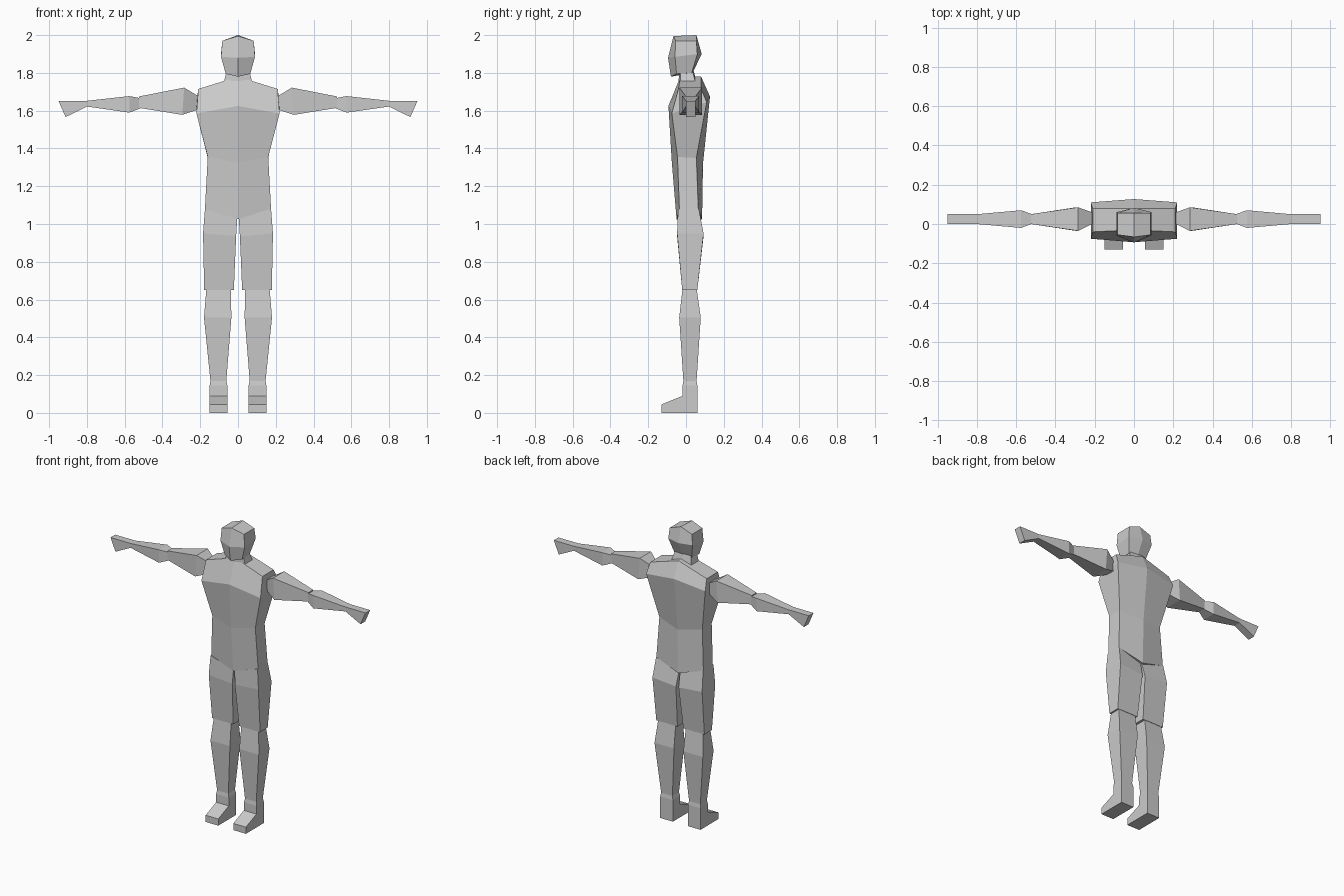
import bpy
import bmesh

cube = bpy.data.objects.get("Cube")
if cube:
    bpy.data.objects.remove(cube, do_unlink=True)

grey = bpy.data.materials.new("plain grey")
grey.use_nodes = True
grey.diffuse_color = (0.6, 0.6, 0.6, 1)
bsdf = next(n for n in grey.node_tree.nodes if n.type == 'BSDF_PRINCIPLED')
bsdf.inputs["Base Color"].default_value = (0.6, 0.6, 0.6, 1)
bsdf.inputs["Roughness"].default_value = 0.8


def loft(name, rings):
    """Skin a list of 4- or 6-point rings and cap both ends with quads."""
    bm = bmesh.new()
    loops = [[bm.verts.new(p) for p in ring] for ring in rings]
    n = len(rings[0])
    for a, b in zip(loops, loops[1:]):
        for i in range(n):
            j = (i + 1) % n
            bm.faces.new((a[i], a[j], b[j], b[i]))
    for end in (loops[0], loops[-1]):
        bm.faces.new(end[:4])
        if n == 6:
            bm.faces.new((end[3], end[4], end[5], end[0]))
    bmesh.ops.recalc_face_normals(bm, faces=bm.faces)
    mesh = bpy.data.meshes.new(name)
    bm.to_mesh(mesh)
    bm.free()
    mesh.materials.append(grey)
    obj = bpy.data.objects.new(name, mesh)
    bpy.context.collection.objects.link(obj)
    return obj


def ridged(front, front_corner, back_corner, back):
    """Symmetric six-sided ring with a ridge down the front and back."""
    (x1, y1, z1), (x2, y2, z2) = front_corner, back_corner
    return [(0, *front), (x1, y1, z1), (x2, y2, z2),
            (0, *back), (-x2, y2, z2), (-x1, y1, z1)]


def leg_ring(x0, x1, y0, y1, z_in, z_out):
    """Four-sided ring of a leg, inner edge first."""
    return [(x0, y0, z_in), (x1, y0, z_out), (x1, y1, z_out), (x0, y1, z_in)]


def arm_ring(x_low, x_high, y0, y1, z0, z1):
    """Four-sided ring of an arm, lower edge first."""
    return [(x_low, y0, z0), (x_low, y1, z0), (x_high, y1, z1), (x_high, y0, z1)]


# Torso: hips, waist, chest, shoulders
loft("torso", [
    ridged((-.05, 1.025), (.175, -.035, 1.08), (.175, .065, 1.08), (.085, 1.025)),
    ridged((-.075, 1.325), (.16, -.045, 1.355), (.16, .055, 1.35), (.09, 1.32)),
    ridged((-.093, 1.625), (.22, -.075, 1.585), (.22, .11, 1.645), (.127, 1.675)),
    ridged((-.03, 1.78), (.21, -.04, 1.715), (.21, .08, 1.715), (.08, 1.78)),
])

# Neck
loft("neck", [
    ridged((-.04, 1.74), (.075, -.03, 1.75), (.075, .05, 1.75), (.06, 1.74)),
    ridged((-.035, 1.83), (.055, -.03, 1.83), (.055, .03, 1.83), (.035, 1.83)),
])

# Head: jaw, brow, crown edge, crown
loft("head", [
    ridged((-.08, 1.78), (.065, -.05, 1.795), (.065, .03, 1.80), (.035, 1.80)),
    ridged((-.095, 1.88), (.09, -.058, 1.885), (.09, .06, 1.90), (.083, 1.90)),
    ridged((-.066, 1.995), (.083, -.055, 1.97), (.083, .055, 1.97), (.055, 2.0)),
])

# Limb rings for the left side
limbs = {
    "thigh": [
        leg_ring(.004, .175, -.042, .068, 1.03, 1.08),
        leg_ring(.01, .185, -.047, .093, .935, .95),
        leg_ring(.022, .179, -.02, .06, .65, .65),
    ],
    "shin": [
        leg_ring(.038, .167, -.018, .056, .66, .66),
        leg_ring(.035, .18, -.036, .078, .505, .505),
        leg_ring(.062, .146, -.014, .056, .17, .17),
        leg_ring(.056, .15, -.018, .06, .145, .145),
    ],
    "upper_arm": [
        arm_ring(.215, .215, 0, .06, 1.605, 1.68),
        arm_ring(.295, .285, -.035, .085, 1.578, 1.722),
        arm_ring(.525, .525, 0, .05, 1.615, 1.675),
    ],
    "forearm": [
        arm_ring(.51, .51, .005, .047, 1.615, 1.665),
        arm_ring(.575, .575, -.02, .07, 1.59, 1.677),
        arm_ring(.80, .80, 0, .05, 1.622, 1.652),
    ],
    "hand": [
        arm_ring(.80, .80, 0, .05, 1.622, 1.652),
        arm_ring(.913, .95, 0, .05, 1.566, 1.652),
    ],
}
# Foot: side profile of heel, ankle, instep and toe, swept across its width
foot_profile = [(.06, 0), (.06, .145), (-.018, .145), (-.018, .09), (-.13, .045), (-.13, 0)]


def make_foot(name, s):
    foot = loft(name, [[(s * x, y, z) for y, z in foot_profile] for x in (.056, .15)])
    return foot


for side, s in (("left", 1), ("right", -1)):
    for part, rings in limbs.items():
        loft(f"{side}_{part}", [[(s * x, y, z) for x, y, z in r] for r in rings])
    make_foot(f"{side}_foot", s)
